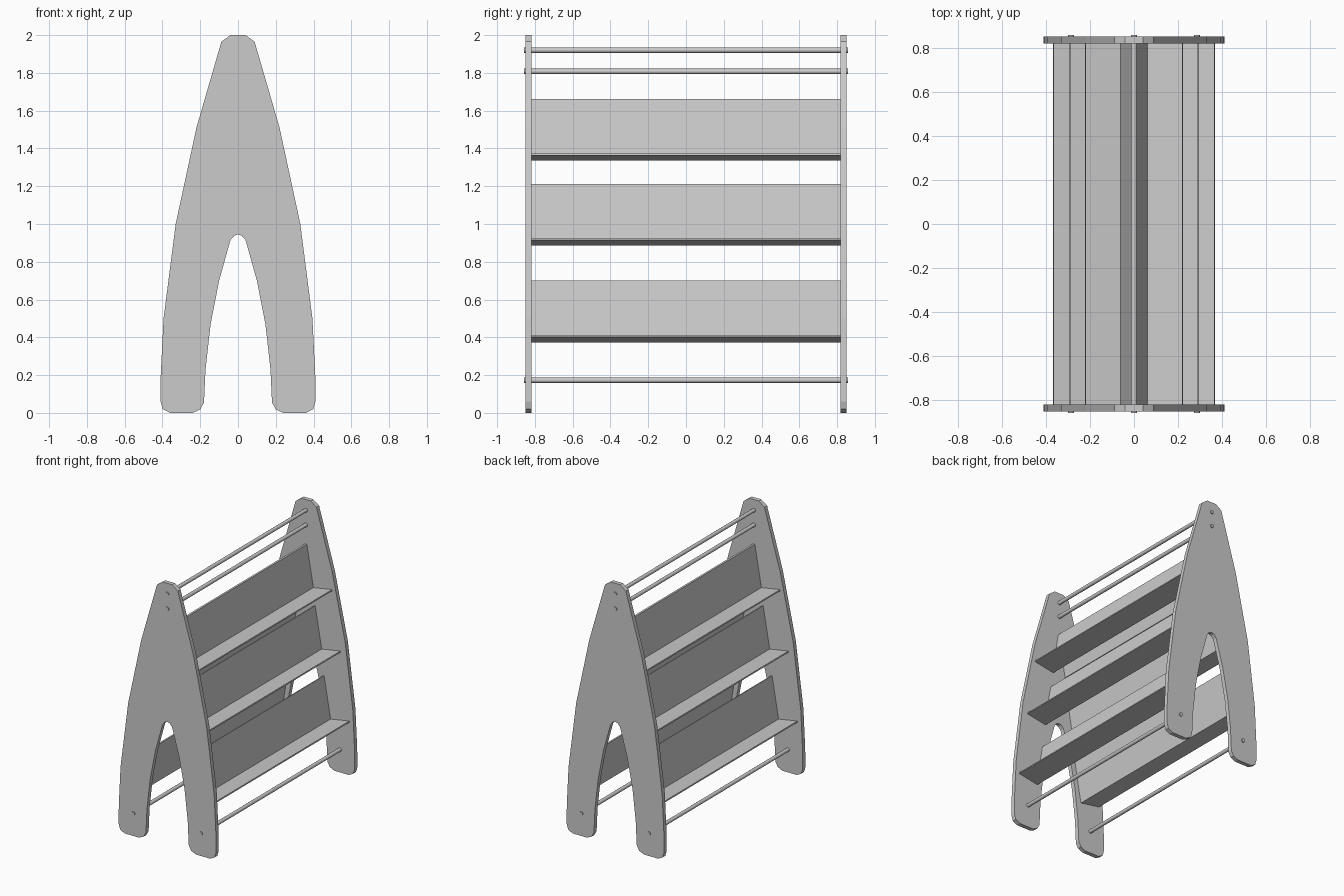
import bpy, bmesh, math
from mathutils import Vector

if "Cube" in bpy.data.objects:
    bpy.data.objects.remove(bpy.data.objects["Cube"])


def extrude_profile(name, pts, y0, y1):
    """Extrude an xz outline along y."""
    bm = bmesh.new()
    face = bm.faces.new([bm.verts.new((x, y0, z)) for x, z in pts])
    new = bmesh.ops.extrude_face_region(bm, geom=[face])["geom"]
    moved = [v for v in new if isinstance(v, bmesh.types.BMVert)]
    bmesh.ops.translate(bm, verts=moved, vec=(0, y1 - y0, 0))
    bmesh.ops.recalc_face_normals(bm, faces=bm.faces)
    mesh = bpy.data.meshes.new(name)
    bm.to_mesh(mesh)
    bm.free()
    obj = bpy.data.objects.new(name, mesh)
    bpy.context.collection.objects.link(obj)
    return obj


# A-shaped side panels: half outline from the top down, round the foot, up to the arch
half = [(0.04, 2.0), (0.088, 1.965), (0.22, 1.51), (0.33, 1.0), (0.394, 0.5),
        (0.409, 0.2), (0.41, 0.06), (0.398, 0.02), (0.36, 0.0), (0.24, 0.0),
        (0.20, 0.018), (0.18, 0.055), (0.172, 0.23), (0.145, 0.47),
        (0.10, 0.70), (0.04, 0.915), (0.02, 0.938)]
outline = half + [(0, 0.945)] + [(-x, z) for x, z in reversed(half)]
for label, y0 in (("front", -0.85), ("back", 0.818)):
    extrude_profile(f"side_panel_{label}", outline, y0, y0 + 0.032)

# Tilted L-shaped book shelves: backboard plus a ledge at right angles
tilt = math.radians(9.8)
out = Vector((math.cos(tilt), math.sin(tilt)))
up = Vector((-math.sin(tilt), math.cos(tilt)))
t, depth, height = 0.01, 0.17, 0.33
l_shape = [(0, 0), (depth, 0), (depth, t), (t, t), (t, height), (0, height)]
for level, x, z in (("lower", 0.199, 0.373), ("middle", 0.124, 0.886), ("upper", 0.054, 1.335)):
    pts = [Vector((x, z)) + out * a + up * b for a, b in l_shape]
    for label, s in (("right", 1), ("left", -1)):
        extrude_profile(f"shelf_{level}_{label}", [(s * p.x, p.y) for p in pts], -0.82, 0.82)

# Round cross rods passing through both panels
for name, x, z in (("top_rod", 0, 1.92), ("second_rod", 0, 1.808),
                   ("foot_rod_right", 0.285, 0.173), ("foot_rod_left", -0.285, 0.173)):
    bpy.ops.mesh.primitive_cylinder_add(vertices=16, radius=0.014, depth=1.714,
                                        location=(x, 0, z), rotation=(math.pi / 2, 0, 0))
    rod = bpy.context.object
    rod.name = name
    bpy.ops.object.shade_smooth_by_angle(angle=math.radians(35))
